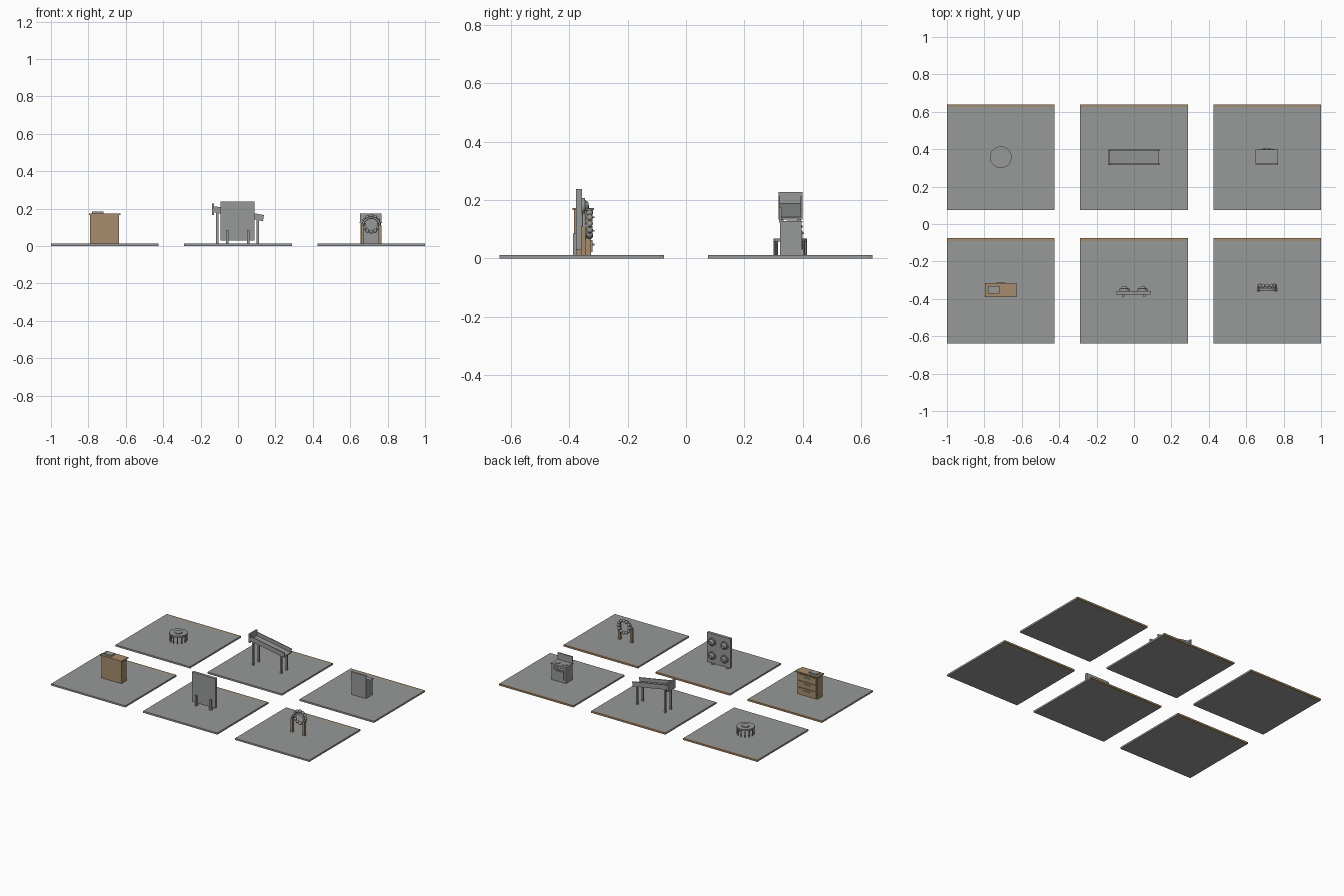
import bpy, bmesh
from math import pi, sin, cos, atan2, hypot
from mathutils import Matrix, Vector

cube = bpy.data.objects.get("Cube")
if cube:
    bpy.data.objects.remove(cube, do_unlink=True)


def material(name, rgb):
    m = bpy.data.materials.new(name)
    m.use_nodes = True
    m.diffuse_color = (*rgb, 1)
    m.node_tree.nodes["Principled BSDF"].inputs["Base Color"].default_value = (*rgb, 1)
    return m


GREY = material("stone grey", (0.31, 0.32, 0.315))
WOOD = material("light wood", (0.38, 0.26, 0.15))


def finish(name, bm, mat, smooth=False):
    mesh = bpy.data.meshes.new(name)
    bm.to_mesh(mesh)
    bm.free()
    mesh.materials.append(mat)
    ob = bpy.data.objects.new(name, mesh)
    bpy.context.collection.objects.link(ob)
    if smooth:
        bpy.ops.object.select_all(action="DESELECT")
        ob.select_set(True)
        bpy.context.view_layer.objects.active = ob
        bpy.ops.object.shade_smooth_by_angle()
    return ob


def box(name, x, y, z, mat=GREY):
    """Box from (min, max) ranges."""
    bm = bmesh.new()
    size = [b - a for a, b in (x, y, z)]
    mid = [(a + b) / 2 for a, b in (x, y, z)]
    bmesh.ops.create_cube(bm, size=1, matrix=Matrix.Translation(mid) @ Matrix.Diagonal((*size, 1)))
    return finish(name, bm, mat)


def rod(name, at, radius, depth, axis="Z", mat=GREY, top=None, sides=24):
    """Cylinder or cone centred at a point, along Z or Y."""
    bm = bmesh.new()
    turn = Matrix.Rotation(-pi / 2, 4, "X") if axis == "Y" else Matrix()
    bmesh.ops.create_cone(bm, cap_ends=True, segments=sides, radius1=radius,
                          radius2=radius if top is None else top, depth=depth,
                          matrix=Matrix.Translation(at) @ turn)
    return finish(name, bm, mat, True)


def ball(name, at, radius):
    bm = bmesh.new()
    bmesh.ops.create_uvsphere(bm, u_segments=12, v_segments=8, radius=radius,
                              matrix=Matrix.Translation(at))
    return finish(name, bm, GREY, True)


def hoop(name, centre, radius, thick, sweep=2 * pi, steps=32):
    """Round bar bent into a circle or arch in the XZ plane."""
    curve = bpy.data.curves.new(name, "CURVE")
    curve.dimensions = "3D"
    curve.bevel_depth = thick
    curve.bevel_resolution = 2
    s = curve.splines.new("POLY")
    closed = sweep > 6
    s.points.add(steps - 1)
    for i, p in enumerate(s.points):
        a = sweep * i / (steps if closed else steps - 1)
        p.co = (centre[0] + radius * cos(a), centre[1], centre[2] + radius * sin(a), 1)
    s.use_cyclic_u = closed
    curve.materials.append(GREY)
    ob = bpy.data.objects.new(name, curve)
    bpy.context.collection.objects.link(ob)


G = 0.012          # ground slab height
X, Y = 0.7125, 0.3575

# Six ground slabs, each with a wooden strip on the back edge
for cx in (-X, 0, X):
    for cy in (-Y, Y):
        box("ground_slab", (cx - .2875, cx + .2875), (cy - .2825, cy + .267), (0, G))
        box("ground_edge", (cx - .2875, cx + .2875), (cy + .267, cy + .2825), (0, G), WOOD)

# Drawer cabinet
box("cabinet_body", (-.79, -.635), (-.383, -.325), (G, .165), WOOD)
box("cabinet_top", (-.797, -.629), (-.389, -.315), (.165, .173), WOOD)
box("cabinet_tray", (-.78, -.72), (-.372, -.332), (.173, .183))
for i in range(3):
    z = .022 + i * .047
    box("drawer_front", (-.782, -.643), (-.325, -.32), (z, z + .041), WOOD)
    box("drawer_handle", (-.735, -.69), (-.32, -.314), (z + .022, z + .028))

# Upright panel with four knobs on its rear face
box("panel_board", (-.093, .088), (-.377, -.357), (.03, .237))
for x in (-.057, .055):
    box("panel_leg", (x - .007, x + .007), (-.387, -.373), (G, .085))
for x in (-.051, .046):
    for z in (.085, .18):
        rod("knob_plate", (x, -.352, z), .027, .012, "Y")
        rod("knob_cap", (x, -.341, z), .021, .012, "Y", top=.012)

# Bead ring on two wooden legs
ring = Vector((X, -.33, .118))
hoop("bead_ring", ring, .042, .005)
for i in range(12):
    a = i * pi / 6
    ball("ring_bead", ring + Vector((cos(a), 0, sin(a))) * .042, .011)
hoop("ring_arch", (X, -.35, .105), .046, .006, pi, 16)
for s in (-1, 1):
    x = X + s * .047
    box("ring_leg", (x - .008, x + .008), (-.36, -.344), (G, .11), WOOD)
    box("ring_bracket", (x - .005, x + .005), (-.35, -.33), (.108, .118))

# Round table on a circle of posts
table = Vector((-X, Y, 0))
rod("table_top", table + Vector((0, 0, .063)), .058, .01, sides=32)
rod("table_hub", table + Vector((0, 0, .07)), .026, .006, sides=24)
for i in range(12):
    a = i * pi / 6
    rod("table_post", table + Vector((cos(a) * .053, sin(a) * .053, .036)), .004, .05, sides=8)

# Sloping trough with a raised end board
left, right = Vector((-.13, 0, .184)), Vector((.134, 0, .137))
span = right - left
length = hypot(span.x, span.z)
tilt = (Matrix.Translation((left + right) / 2 + Vector((0, Y, 0)))
        @ Matrix.Rotation(atan2(-span.z, span.x), 4, "Y"))
h = length / 2
for name, y, z in (("trough_floor", (-.038, .038), (-.004, .004)),
                   ("trough_rail_front", (-.041, -.035), (-.004, .029)),
                   ("trough_rail_rear", (.035, .041), (-.004, .029))):
    box(name, (-h, h), y, z).matrix_world = tilt
box("trough_end", (-.14, -.129), (Y - .041, Y + .041), (.165, .227))
for x, top in ((-.111, .18), (.106, .14)):
    for y in (Y - .03, Y + .03):
        box("trough_leg", (x - .006, x + .006), (y - .006, y + .006), (G, top))

# Play stove with a tall splash board
box("stove_body", (.654, .765), (.322, .395), (G, .122))
box("stove_top", (.65, .769), (.318, .399), (.122, .127))
box("stove_board", (.652, .767), (.318, .327), (.127, .174))
box("stove_door", (.67, .75), (.395, .399), (.03, .095))
box("door_handle", (.685, .735), (.399, .404), (.084, .089))
for x in (.682, .737):
    rod("stove_burner", (x, .364, .1285), .02, .003)
for i in range(4):
    rod("stove_dial", (.675 + i * .023, .397, .109), .005, .006, "Y", sides=12)
